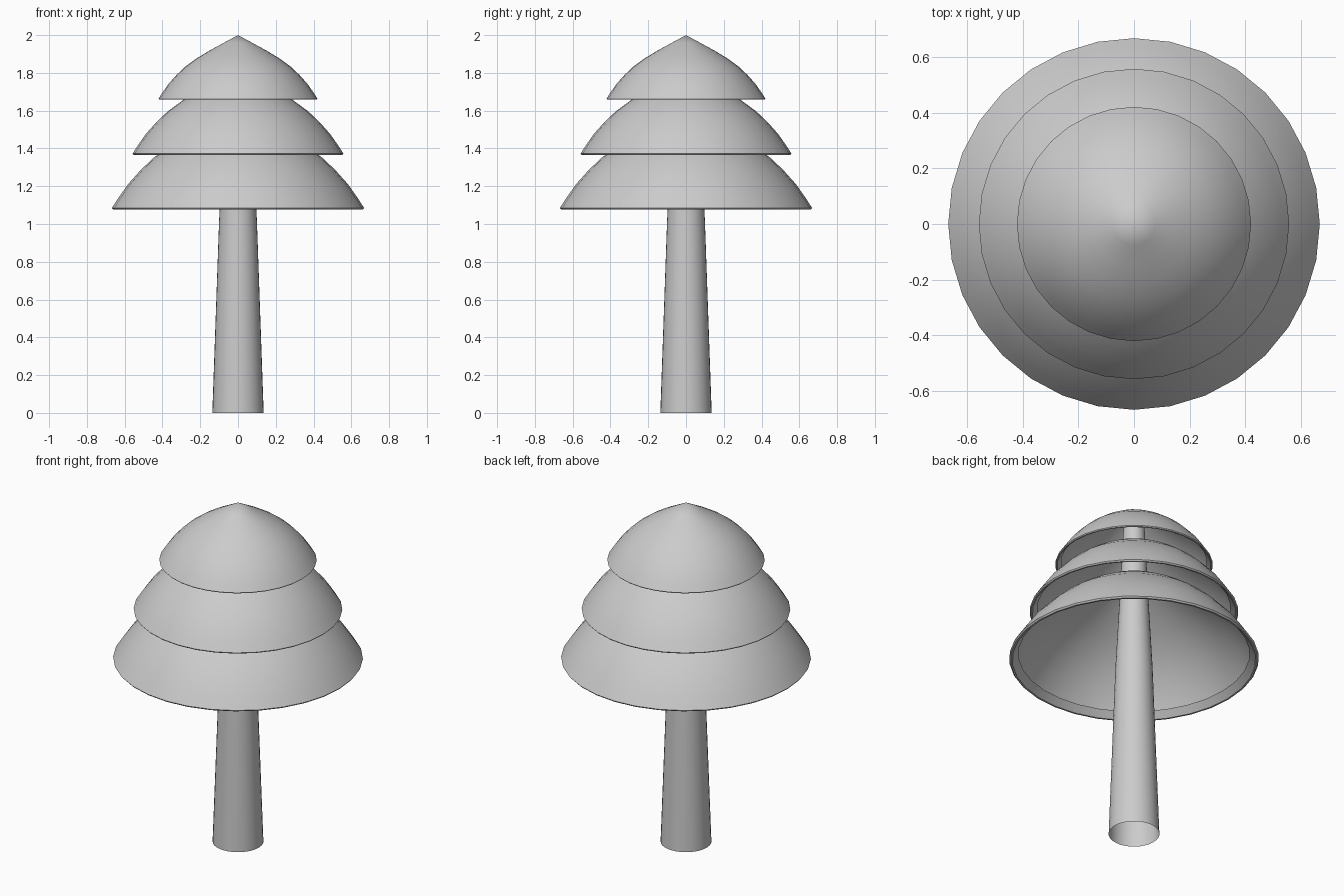
import bpy, bmesh
from math import cos, sin, tau, radians

if "Cube" in bpy.data.objects:
    bpy.data.objects.remove(bpy.data.objects["Cube"])


def lathe(name, profile, sides):
    """Revolve (radius, z) points around z; radius 0 becomes a single tip."""
    bm = bmesh.new()
    rings = []
    for r, z in profile:
        n = sides if r > 0 else 1
        rings.append([bm.verts.new((r * cos(tau * i / sides), r * sin(tau * i / sides), z))
                      for i in range(n)])
    for a, b in zip(rings, rings[1:]):
        for i in range(sides):
            j = (i + 1) % sides
            if len(b) == 1:
                bm.faces.new((a[i], a[j], b[0]))
            else:
                bm.faces.new((a[i], a[j], b[j], b[i]))
    mesh = bpy.data.meshes.new(name)
    bm.to_mesh(mesh)
    bm.free()
    obj = bpy.data.objects.new(name, mesh)
    bpy.context.collection.objects.link(obj)
    bpy.ops.object.select_all(action='DESELECT')
    obj.select_set(True)
    bpy.context.view_layer.objects.active = obj
    bpy.ops.object.shade_smooth_by_angle(angle=radians(40))
    return obj


# Trunk: open tapered tube running up inside the foliage
lathe("trunk", [(0.136, 0), (0.1, 1.02), (0.08, 1.4), (0.055, 1.92)], 32)

# Foliage: one hollow dome profile with a folded-under rim, scaled per tier
dome = [(0.925, 0.055), (0.975, 0.0), (0.99, 0.0), (1.0, 0.012), (0.95, 0.09),
        (0.873, 0.2), (0.77, 0.315), (0.664, 0.415), (0.523, 0.518),
        (0.36, 0.617), (0.18, 0.715), (0, 0.812)]
for name, radius, base in (("lower_foliage", 0.668, 1.076),
                           ("middle_foliage", 0.558, 1.366),
                           ("top_foliage", 0.421, 1.658)):
    lathe(name, [(r * radius, base + z * radius) for r, z in dome], 32)
